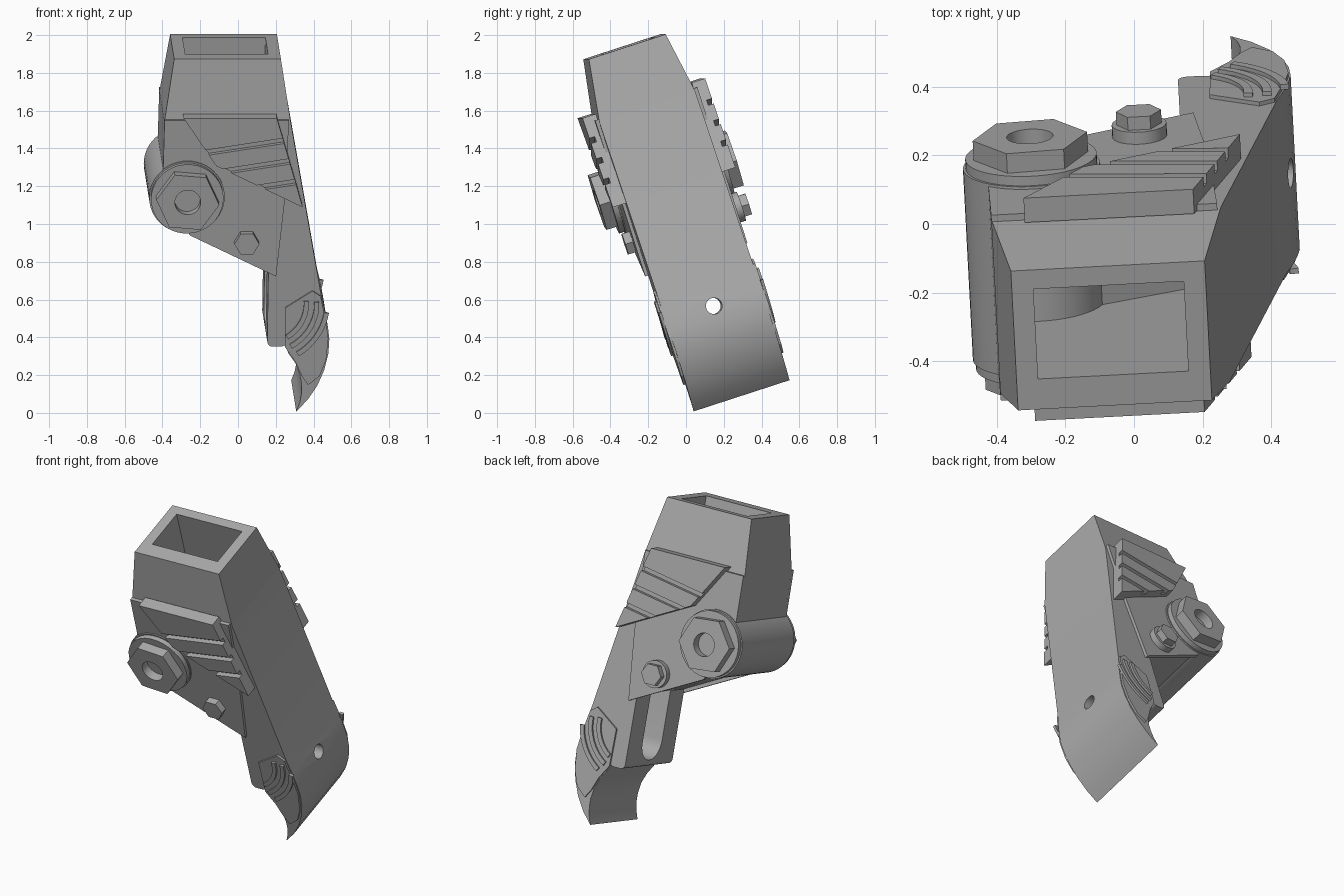
import bpy, bmesh, math
from mathutils import Matrix, Vector

if "Cube" in bpy.data.objects:
    bpy.data.objects.remove(bpy.data.objects["Cube"], do_unlink=True)

# The part is built upright (u across, v through, w along), then leaned back
LEAN = Matrix.Rotation(math.radians(3), 4, 'Z') @ Matrix.Rotation(math.radians(18), 4, 'X')
MID = 0.293      # middle of the part's thickness
HALF = 0.267     # half its thickness

grey = bpy.data.materials.new("plain_grey")
grey.use_nodes = True
COLOUR = (0.4, 0.4, 0.4, 1)
grey.diffuse_color = COLOUR
grey.node_tree.nodes["Principled BSDF"].inputs["Base Color"].default_value = COLOUR


def finish(bm, name):
    bmesh.ops.recalc_face_normals(bm, faces=bm.faces)
    mesh = bpy.data.meshes.new(name)
    bm.to_mesh(mesh)
    bm.free()
    mesh.materials.append(grey)
    ob = bpy.data.objects.new(name, mesh)
    bpy.context.collection.objects.link(ob)
    ob.matrix_world = LEAN
    return ob


def prism(name, outline, v0, v1):
    """Extrude a (u, w) outline through the thickness."""
    bm = bmesh.new()
    face = bm.faces.new([bm.verts.new((u, v0, w)) for u, w in outline])
    out = bmesh.ops.extrude_face_region(bm, geom=[face])
    moved = [g for g in out["geom"] if isinstance(g, bmesh.types.BMVert)]
    bmesh.ops.translate(bm, verts=moved, vec=(0, v1 - v0, 0))
    return finish(bm, name)


def ring(u, w, r, n, start=0):
    return [(u + r * math.cos(start + math.tau * i / n),
             w + r * math.sin(start + math.tau * i / n)) for i in range(n)]


def arc(u, w, r, a0, a1, n):
    steps = [math.radians(a0 + (a1 - a0) * i / n) for i in range(n + 1)]
    return [(u + r * math.cos(a), w + r * math.sin(a)) for a in steps]


def cut(ob, cutters):
    for c in cutters:
        c.hide_render = True
        m = ob.modifiers.new("cut", 'BOOLEAN')
        m.operation, m.solver, m.object = 'DIFFERENCE', 'EXACT', c
    bpy.context.view_layer.update()
    ev = ob.evaluated_get(bpy.context.evaluated_depsgraph_get())
    mesh = bpy.data.meshes.new_from_object(ev)
    ob.modifiers.clear()
    ob.data = mesh


def drop(cutters):
    for c in cutters:
        bpy.data.objects.remove(c, do_unlink=True)


def smooth(ob):
    bpy.ops.object.select_all(action='DESELECT')
    ob.select_set(True)
    bpy.context.view_layer.objects.active = ob
    bpy.ops.object.shade_smooth_by_angle(angle=math.radians(30))


# Main body with the curved toe and the rounded heel tab
outer = [(.255, 1.61), (.435, .63), (.457, .54), (.472, .46), (.479, .40), (.475, .32),
         (.455, .23), (.42, .145), (.37, .065), (.31, 0)]
inner = [(.328, .05), (.336, .1), (.336, .15), (.325, .21), (.3, .27), (.265, .32), (.25, .355)]
heel = arc(.22, .39, .03, -50, -90, 3) + arc(.18, .39, .03, -90, -180, 5)
under = [(.15, .8), (-.27, 1.01), (-.42, 1.2), (-.415, 1.61)]
body = prism("main_body", outer + inner + heel + under, MID - HALF, MID + HALF)

# Tapered socket on top
bm = bmesh.new()
rows = []
for w, u0, u1, half in ((1.61, -.415, .255, HALF), (1.943, -.366, .2, .214)):
    rows.append([bm.verts.new((u, v, w)) for u, v in
                 ((u0, MID - half), (u1, MID - half), (u1, MID + half), (u0, MID + half))])
bm.faces.new(rows[0])
bm.faces.new(rows[1])
for i in range(4):
    j = (i + 1) % 4
    bm.faces.new((rows[0][i], rows[0][j], rows[1][j], rows[1][i]))
socket = finish(bm, "tapered_socket")

# Rectangular opening down through socket and body
well = prism("well_cutter", [(-.303, 2.1), (.136, 2.1), (.136, 1.17), (-.303, 1.36)], .172, .448)


def side_cutter(name, outline, u0, u1):
    """Extrude a (v, w) outline along u."""
    bm = bmesh.new()
    face = bm.faces.new([bm.verts.new((u0, v, w)) for v, w in outline])
    out = bmesh.ops.extrude_face_region(bm, geom=[face])
    moved = [g for g in out["geom"] if isinstance(g, bmesh.types.BMVert)]
    bmesh.ops.translate(bm, verts=moved, vec=(u1 - u0, 0, 0))
    return finish(bm, name)


# Long slot in the inner leg face, and the pin hole meeting it
slot_shape = arc(MID, .51, .11, 180, 360, 14) + [(MID + .11, .8), (MID - .11, .8)]
slot = side_cutter("slot_cutter", slot_shape, -.1, .32)
pin = side_cutter("pin_cutter", ring(MID, .5, .043, 24), .25, .7)
cut(body, [well, slot, pin])
cut(socket, [well])
drop([well, slot, pin])
smooth(body)

# Pivot barrel
smooth(prism("pivot_barrel", ring(-.29, 1.2, .2, 48), MID - .293, MID + .293))

for side, s in (("front", -1), ("rear", 1)):
    def layer(name, outline, d0, d1):
        """Add a slab between two heights above this side of the body."""
        return prism(side + "_" + name, outline, MID + s * (HALF + d0), MID + s * (HALF + d1))

    # Thin side plate
    layer("side_plate", [(-.415, 1.625), (.245, 1.625), (.227, 1.155), (.19, .757),
                         (-.27, .985), (-.42, 1.2)], -.005, .018)

    # Slanted grip panel with grooves
    panel = layer("grip_panel", [(-.318, 1.656), (.177, 1.656), (.322, 1.16), (-.14, 1.39)],
                  0, .075)
    grooves = []
    for k in range(3):
        w = 1.52 - .12 * k
        grooves.append(layer("groove_cutter", [(-.4, w - .105), (.4, w + .025),
                                               (.4, w + .055), (-.4, w - .075)], .045, .1))
    cut(panel, grooves)
    drop(grooves)

    # Big pivot washer and bored hexagon nut
    smooth(layer("pivot_washer", ring(-.29, 1.2, .192, 48), .02, .055))
    nut = layer("pivot_nut", ring(-.29, 1.2, .168, 6, math.radians(-5)), .05, .115)
    bore = layer("bore_cutter", ring(-.29, 1.2, .068, 32), .06, .2)
    cut(nut, [bore])
    drop([bore])
    smooth(nut)

    # Small hexagon bolt, on a washer at the rear
    lift = .035 if s > 0 else 0
    if s > 0:
        smooth(layer("bolt_washer", ring(.03, .95, .08, 32), .01, .055))
    layer("small_bolt", ring(.03, .95, .066, 6), .01, .06 + lift)

    # Toe pad with curved ribs
    layer("toe_pad", [(.24, .578), (.384, .673), (.428, .645), (.458, .51), (.473, .41),
                      (.463, .29), (.43, .2), (.37, .15), (.336, .2), (.3, .28), (.245, .36)],
          -.005, .012)
    for k, (r, a0, a1) in enumerate(((.2, 5, -58), (.255, 3, -60), (.31, -8, -58))):
        rib = arc(.14, .6, r, a0, a1, 10) + arc(.14, .6, r + .026, a1, a0, 10)
        layer("toe_rib_" + str(k + 1), rib, .008, .024)
